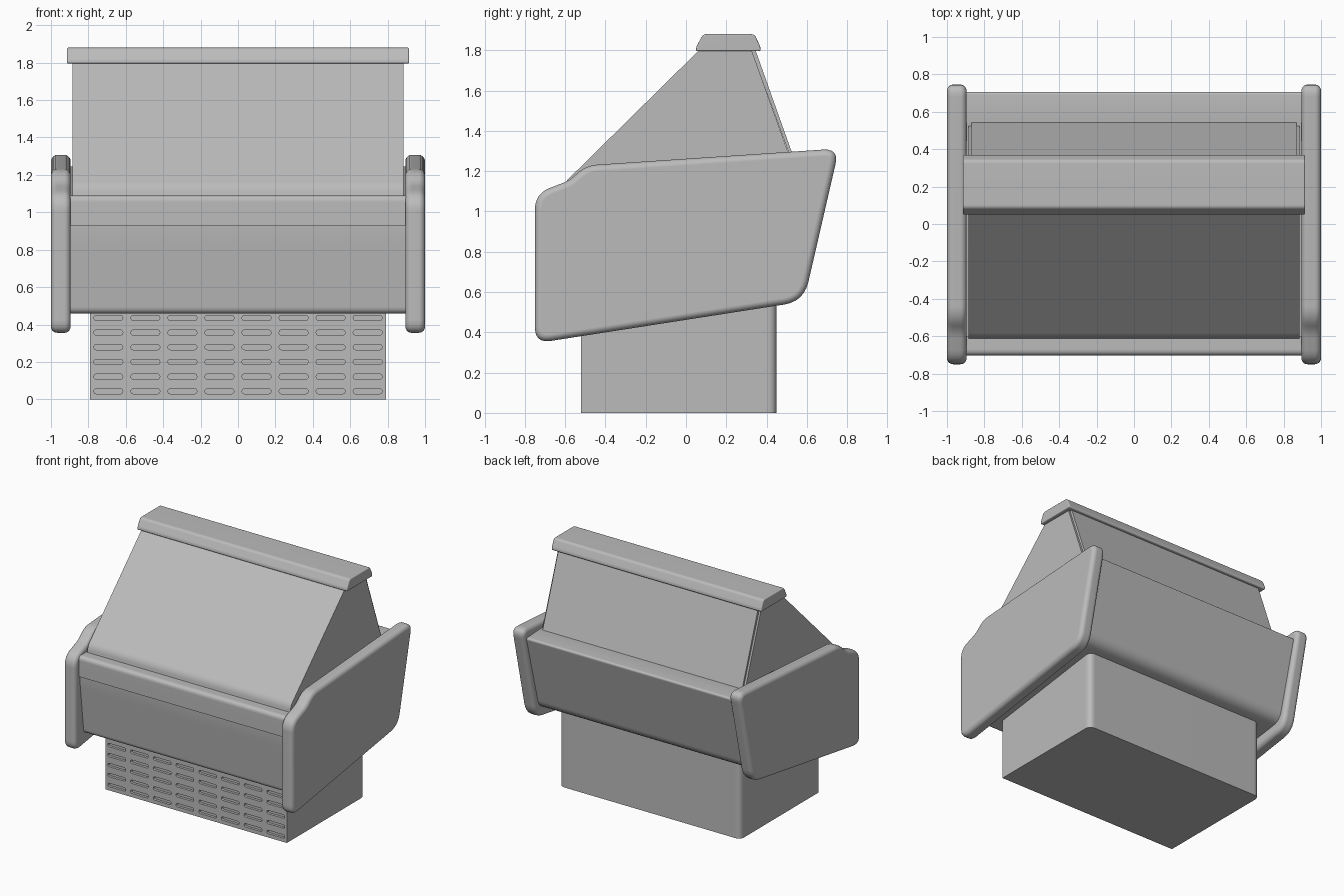
import bpy, bmesh
from mathutils import Vector

if "Cube" in bpy.data.objects:
    bpy.data.objects.remove(bpy.data.objects["Cube"], do_unlink=True)

grey = bpy.data.materials.new("light_grey")
grey.use_nodes = True
grey.diffuse_color = (0.5, 0.5, 0.5, 1)
grey.node_tree.nodes["Principled BSDF"].inputs["Base Color"].default_value = (0.5, 0.5, 0.5, 1)


def rounded(corners, steps=6):
    """Outline from (u, v, radius) corners, each softened with a curve."""
    out = []
    for i, (u, v, r) in enumerate(corners):
        p = Vector((u, v))
        if r == 0:
            out.append(p)
            continue
        before = Vector(corners[i - 1][:2])
        after = Vector(corners[(i + 1) % len(corners)][:2])
        a = p + (before - p).normalized() * r
        b = p + (after - p).normalized() * r
        for k in range(steps + 1):
            t = k / steps
            out.append(a * (1 - t) ** 2 + p * 2 * t * (1 - t) + b * t * t)
    return out


PLACE = {
    "x": lambda p, d: (d, p[0], p[1]),
    "y": lambda p, d: (p[0], d, p[1]),
    "z": lambda p, d: (p[0], p[1], d),
}


def add_prism(bm, outline, start, end, axis):
    rings = [[bm.verts.new(PLACE[axis](p, d)) for p in outline] for d in (start, end)]
    n = len(outline)
    for i in range(n):
        j = (i + 1) % n
        bm.faces.new((rings[0][i], rings[0][j], rings[1][j], rings[1][i]))
    bm.faces.new(rings[0][::-1])
    bm.faces.new(rings[1])


def make_object(name, bm):
    bmesh.ops.recalc_face_normals(bm, faces=bm.faces)
    mesh = bpy.data.meshes.new(name)
    bm.to_mesh(mesh)
    bm.free()
    mesh.materials.append(grey)
    obj = bpy.data.objects.new(name, mesh)
    bpy.context.collection.objects.link(obj)
    return obj


def activate(obj):
    bpy.ops.object.select_all(action="DESELECT")
    obj.select_set(True)
    bpy.context.view_layer.objects.active = obj


def finish(obj, bevel=0.0, segments=4):
    activate(obj)
    if bevel:
        mod = obj.modifiers.new("soft_edges", "BEVEL")
        mod.width = bevel
        mod.segments = segments
        mod.limit_method = "ANGLE"
        mod.angle_limit = 1.0
        bpy.ops.object.modifier_apply(modifier=mod.name)
    bpy.ops.object.shade_smooth_by_angle(angle=0.6)
    mod = obj.modifiers.new("flat_normals", "WEIGHTED_NORMAL")
    mod.keep_sharp = True


def prism(name, corners, start, end, axis="x", bevel=0.0, segments=4):
    bm = bmesh.new()
    add_prism(bm, rounded(corners), start, end, axis)
    obj = make_object(name, bm)
    finish(obj, bevel, segments)
    return obj


# End panels, one on each side
panel = [(-0.75, 0.345, 0.08), (0.585, 0.553, 0.1), (0.76, 1.312, 0.08),
         (-0.50, 1.228, 0.06), (-0.575, 1.155, 0.04), (-0.75, 1.088, 0.08)]
for side, sign in (("left", 1), ("right", -1)):
    prism(side + "_end_panel", panel, sign * 0.895, sign * 1.0, bevel=0.033, segments=5)

# Cabinet body between the panels
prism("cabinet_body",
      [(-0.64, 0.455, 0.04), (0.55, 0.625, 0.07), (0.71, 1.235, 0.02),
       (0.50, 1.245, 0), (-0.60, 1.08, 0), (-0.69, 1.08, 0), (-0.695, 0.93, 0.1)],
      -0.9, 0.9)

# Front rail above the lower front panel
prism("front_rail",
      [(-0.703, 0.93, 0), (-0.60, 0.93, 0), (-0.60, 1.09, 0), (-0.703, 1.09, 0.035)],
      -0.897, 0.897)

# Display hood with sloping front and rear
prism("display_hood",
      [(-0.62, 1.05, 0), (0.54, 1.20, 0), (0.322, 1.81, 0), (0.075, 1.81, 0),
       (-0.605, 1.14, 0.03)],
      -0.885, 0.885)
prism("rear_pane",
      [(0.53, 1.235, 0), (0.546, 1.235, 0), (0.345, 1.80, 0), (0.325, 1.80, 0)],
      -0.87, 0.87)

# Top canopy
prism("top_canopy",
      [(0.05, 1.795, 0), (0.37, 1.795, 0), (0.37, 1.815, 0.012),
       (0.34, 1.88, 0.018), (0.085, 1.88, 0.018), (0.05, 1.815, 0.012)],
      -0.915, 0.915, bevel=0.01, segments=3)

# Base with rounded rear corners
bm = bmesh.new()
add_prism(bm, rounded([(-0.79, -0.52, 0), (0.79, -0.52, 0),
                       (0.79, 0.45, 0.05), (-0.79, 0.45, 0.05)]), 0, 0.68, "z")
base = make_object("base", bm)

# Ventilation slots cut into the base front
bm = bmesh.new()
w, h, r = 0.077, 0.0135, 0.013
for col in range(8):
    for row in range(6):
        x = (col - 3.5) * 0.198
        z = 0.043 + row * 0.0785
        slot = [(x - w, z - h, r), (x + w, z - h, r), (x + w, z + h, r), (x - w, z + h, r)]
        add_prism(bm, rounded(slot, 4), -0.56, -0.50, "y")
cutter = make_object("slot_cutter", bm)
cutter.hide_render = True
activate(base)
cut = base.modifiers.new("slots", "BOOLEAN")
cut.operation = "DIFFERENCE"
cut.solver = "EXACT"
cut.object = cutter
bpy.ops.object.modifier_apply(modifier=cut.name)
bpy.data.objects.remove(cutter, do_unlink=True)
finish(base)
